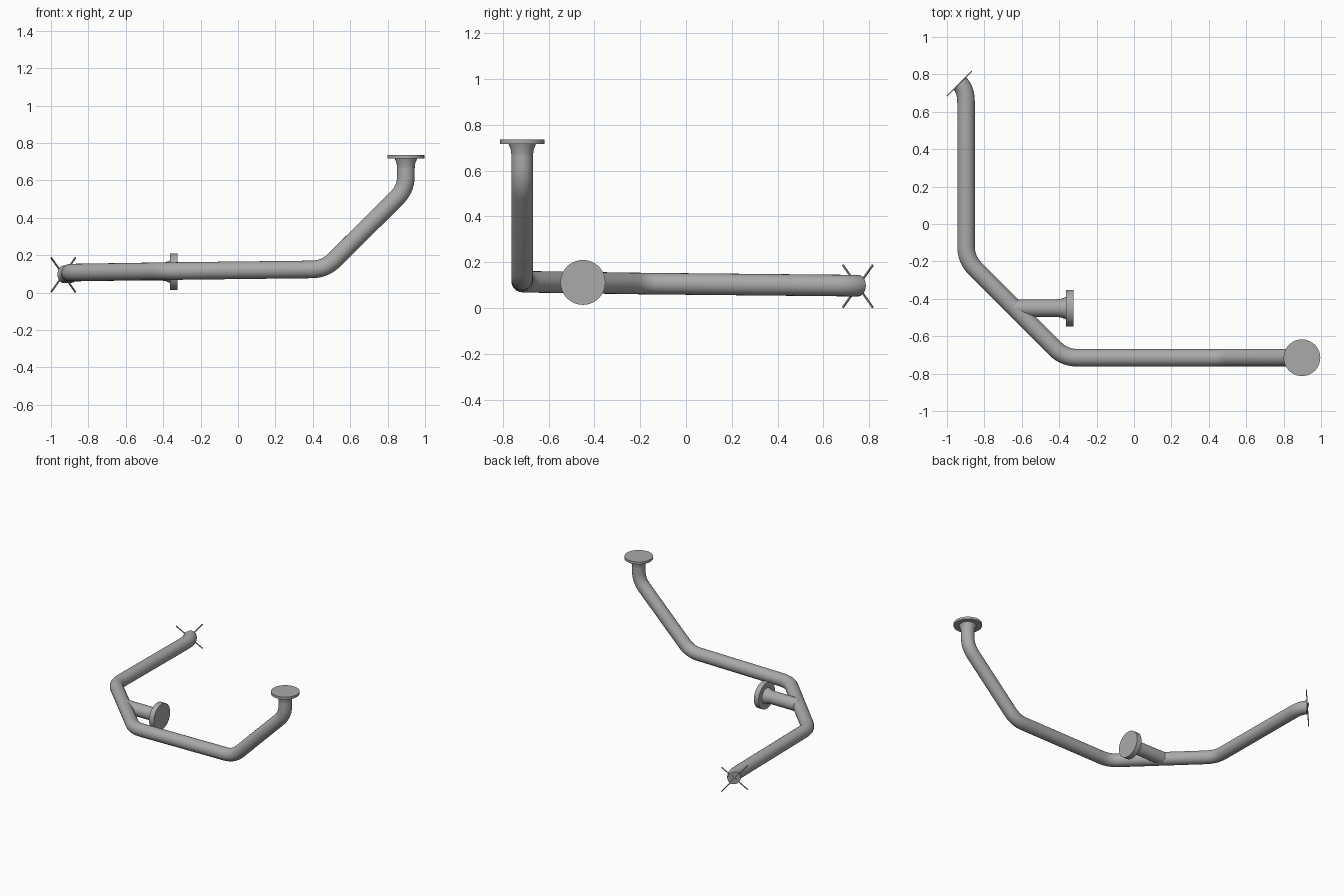
import bpy, bmesh, math
from mathutils import Vector, Matrix

if "Cube" in bpy.data.objects:
    bpy.data.objects.remove(bpy.data.objects["Cube"], do_unlink=True)

steel = bpy.data.materials.new("grey_steel")
steel.use_nodes = True
steel.diffuse_color = (0.4, 0.4, 0.4, 1)
steel.node_tree.nodes["Principled BSDF"].inputs["Base Color"].default_value = (0.4, 0.4, 0.4, 1)

PIPE_R = 0.047


def smooth(obj):
    bpy.ops.object.select_all(action='DESELECT')
    obj.select_set(True)
    bpy.context.view_layer.objects.active = obj
    bpy.ops.object.shade_smooth_by_angle(angle=math.radians(35))


def add_mesh(name, bm):
    bmesh.ops.recalc_face_normals(bm, faces=bm.faces)
    mesh = bpy.data.meshes.new(name)
    bm.to_mesh(mesh)
    bm.free()
    mesh.materials.append(steel)
    obj = bpy.data.objects.new(name, mesh)
    bpy.context.collection.objects.link(obj)
    return obj


def rounded_path(corners, cut, steps=7):
    """Replace every inner corner by a tangent curve."""
    pts = [Vector(c) for c in corners]
    path = [pts[0]]
    for a, b, c in zip(pts, pts[1:], pts[2:]):
        start = b + (a - b).normalized() * min(cut, (a - b).length * 0.9)
        end = b + (c - b).normalized() * min(cut, (c - b).length * 0.9)
        for i in range(steps + 1):
            t = i / steps
            path.append(start.lerp(b, t).lerp(b.lerp(end, t), t))
    path.append(pts[-1])
    return path


def pipe(name, path):
    curve = bpy.data.curves.new(name, 'CURVE')
    curve.dimensions = '3D'
    curve.bevel_depth = PIPE_R
    curve.bevel_resolution = 10
    curve.use_fill_caps = True
    spline = curve.splines.new('POLY')
    spline.points.add(len(path) - 1)
    for point, co in zip(spline.points, path):
        point.co = (*co, 1)
    curve.materials.append(steel)
    obj = bpy.data.objects.new(name, curve)
    bpy.context.collection.objects.link(obj)
    bpy.ops.object.select_all(action='DESELECT')
    obj.select_set(True)
    bpy.context.view_layer.objects.active = obj
    bpy.ops.object.convert(target='MESH')
    smooth(bpy.context.object)


def lathe(name, profile, matrix):
    """Turn a (radius, height) profile around its axis."""
    bm = bmesh.new()
    verts = [bm.verts.new((r, 0, h)) for r, h in profile]
    edges = [bm.edges.new(pair) for pair in zip(verts, verts[1:])]
    bmesh.ops.spin(bm, geom=verts + edges, cent=(0, 0, 0), axis=(0, 0, 1),
                   angle=math.tau, steps=40, use_merge=True)
    bmesh.ops.remove_doubles(bm, verts=bm.verts, dist=0.0001)
    bm.transform(matrix)
    smooth(add_mesh(name, bm))


def flange(name, thickness, matrix):
    # Flared neck below the disc; the origin is the outer face
    flare = [(PIPE_R, -thickness - 0.05), (0.05, -thickness - 0.025),
             (0.06, -thickness)]
    disc = [(0.098, -thickness), (0.098, 0), (0, 0)]
    lathe(name, flare + disc, matrix)


# Main bent pipe
main = [(-0.932, 0.752, 0.098), (-0.898, 0.718, 0.098), (-0.898, -0.19, 0.107),
        (-0.373, -0.715, 0.115), (0.465, -0.715, 0.125), (0.898, -0.715, 0.555),
        (0.898, -0.715, 0.72)]
pipe("main_pipe", rounded_path(main, 0.07))

# Side branch leaving the diagonal run
pipe("branch_pipe", [(-0.638, -0.45, 0.112), (-0.36, -0.45, 0.112)])

# End flanges
flange("top_flange", 0.018, Matrix.Translation((0.898, -0.715, 0.735)))
flange("branch_flange", 0.04, Matrix.Translation((-0.324, -0.45, 0.112))
       @ Matrix.Rotation(math.pi / 2, 4, 'Y'))

# Crossed rods over the open end
for side, tilt in (("left", 1), ("right", -1)):
    bm = bmesh.new()
    bmesh.ops.create_cube(bm, size=1)
    bm.transform(Matrix.Translation((-0.934, 0.75, 0.095))
                 @ Matrix.Rotation(math.pi / 4, 4, 'Z')
                 @ Matrix.Rotation(tilt * math.pi / 4, 4, 'Y')
                 @ Matrix.Diagonal((0.26, 0.007, 0.007, 1)))
    add_mesh(side + "_cross_rod", bm)
